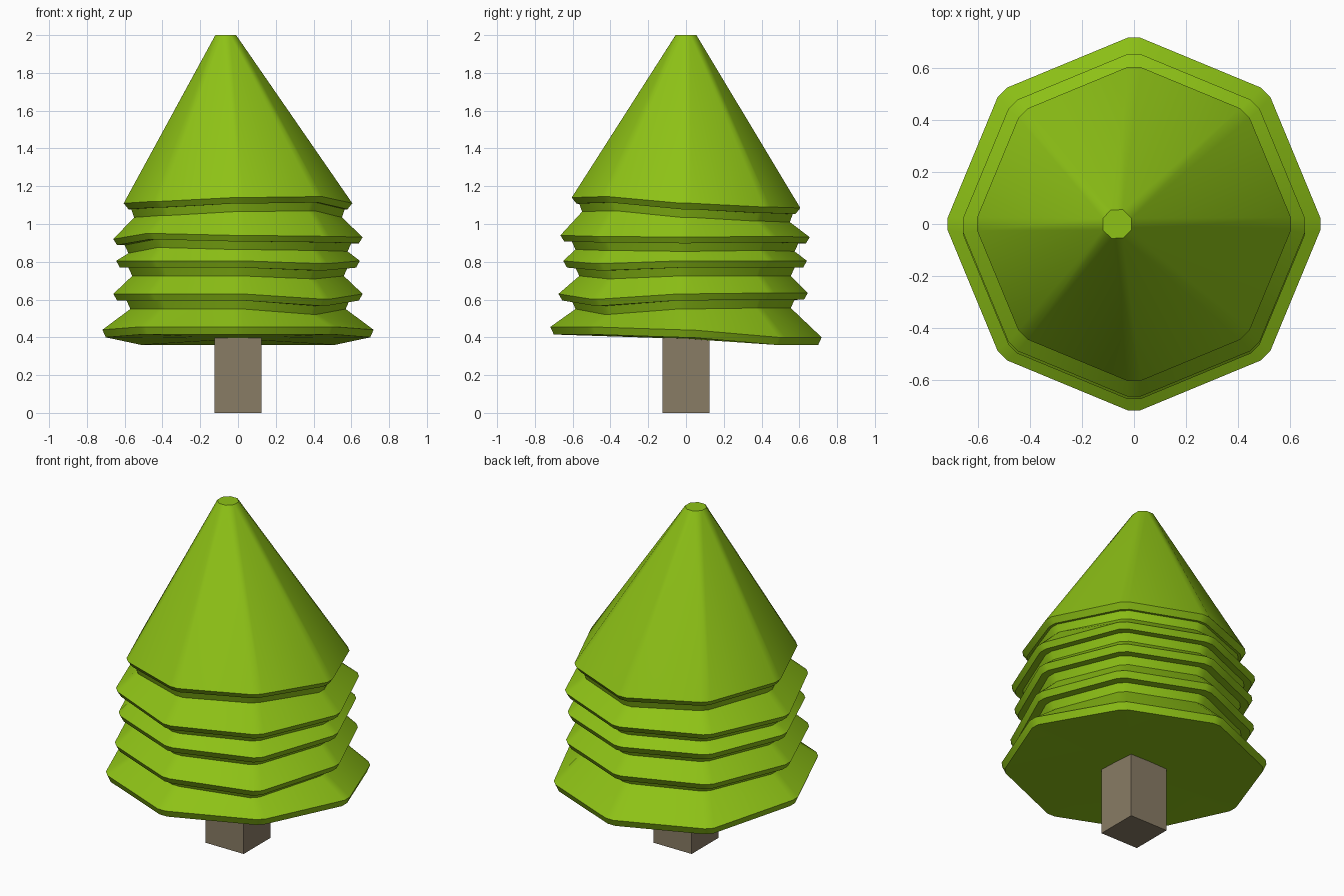
import bpy, bmesh
from math import radians, cos, sin, pi

if "Cube" in bpy.data.objects:
    bpy.data.objects.remove(bpy.data.objects["Cube"])


def material(name, rgb):
    m = bpy.data.materials.new(name)
    m.diffuse_color = (*rgb, 1)
    m.use_nodes = True
    m.node_tree.nodes["Principled BSDF"].inputs["Base Color"].default_value = m.diffuse_color
    return m


def ring(bm, r, heights, cx=0, cy=0, w=0.025):
    """Octagon with narrow chamfered corners; one height per corner."""
    verts = []
    for i, z in enumerate(heights):
        a = i * pi / 4
        for s in (-w, w):
            verts.append(bm.verts.new((cx + r * cos(a) - s * sin(a),
                                       cy + r * sin(a) + s * cos(a), z)))
    return verts


def shift(heights, dz):
    return [h + dz for h in heights]


# Tiers, top to bottom: rim radius, lip radius, underside radius, neck radius,
# lip drop, neck drop, y offset, rim heights at each corner from +x anticlockwise
tiers = [
    (0.605, 0.58, 0.565, 0.55, 0.032, 0.075, 0,
     [1.11, 1.09, 1.085, 1.10, 1.11, 1.12, 1.14, 1.145]),
    (0.66, 0.64, 0.60, 0.58, 0.032, 0.075, -0.005,
     [0.93, 0.935, 0.93, 0.93, 0.92, 0.95, 0.94, 0.935]),
    (0.645, 0.625, 0.58, 0.56, 0.036, 0.08, -0.005,
     [0.805, 0.805, 0.805, 0.805, 0.805, 0.805, 0.805, 0.79]),
    (0.66, 0.64, 0.59, 0.57, 0.035, 0.08, -0.015,
     [0.63, 0.635, 0.635, 0.63, 0.63, 0.63, 0.63, 0.602]),
    (0.718, 0.70, None, None, 0.04, None, 0,
     [0.44, 0.40, 0.40, 0.40, 0.44, 0.455, 0.455, 0.455]),
]

# Foliage
bm = bmesh.new()
rings = [ring(bm, 0.055, [2.0] * 8, cx=-0.065, w=0.0225)]
for r_rim, r_lip, r_under, r_neck, lip, neck, oy, h in tiers:
    rings.append(ring(bm, r_rim, h, cy=oy))
    rings.append(ring(bm, r_lip, shift(h, -lip), cy=oy))
    if r_under:
        rings.append(ring(bm, r_under, shift(h, -lip), cy=oy))
        rings.append(ring(bm, r_neck, shift(h, -neck), cy=oy))
for a, b in zip(rings, rings[1:]):
    for i in range(16):
        j = (i + 1) % 16
        bm.faces.new((a[i], b[i], b[j], a[j]))
bm.faces.new(rings[0])
centre = bm.verts.new((0, 0, 0.392))
for i in range(16):
    bm.faces.new((rings[-1][(i + 1) % 16], rings[-1][i], centre))
bmesh.ops.remove_doubles(bm, verts=bm.verts, dist=0.002)
bmesh.ops.recalc_face_normals(bm, faces=bm.faces)
mesh = bpy.data.meshes.new("foliage")
bm.to_mesh(mesh)
bm.free()
foliage = bpy.data.objects.new("foliage", mesh)
bpy.context.collection.objects.link(foliage)
mesh.materials.append(material("leaf_green", (0.27, 0.54, 0.008)))
bpy.context.view_layer.objects.active = foliage
foliage.select_set(True)
bpy.ops.object.shade_smooth_by_angle(angle=radians(30))

# Trunk
bpy.ops.mesh.primitive_cube_add(size=1, location=(0, 0, 0.202))
trunk = bpy.context.object
trunk.name = "trunk"
trunk.scale = (0.25, 0.25, 0.404)
trunk.data.materials.append(material("bark", (0.25, 0.2, 0.13)))
